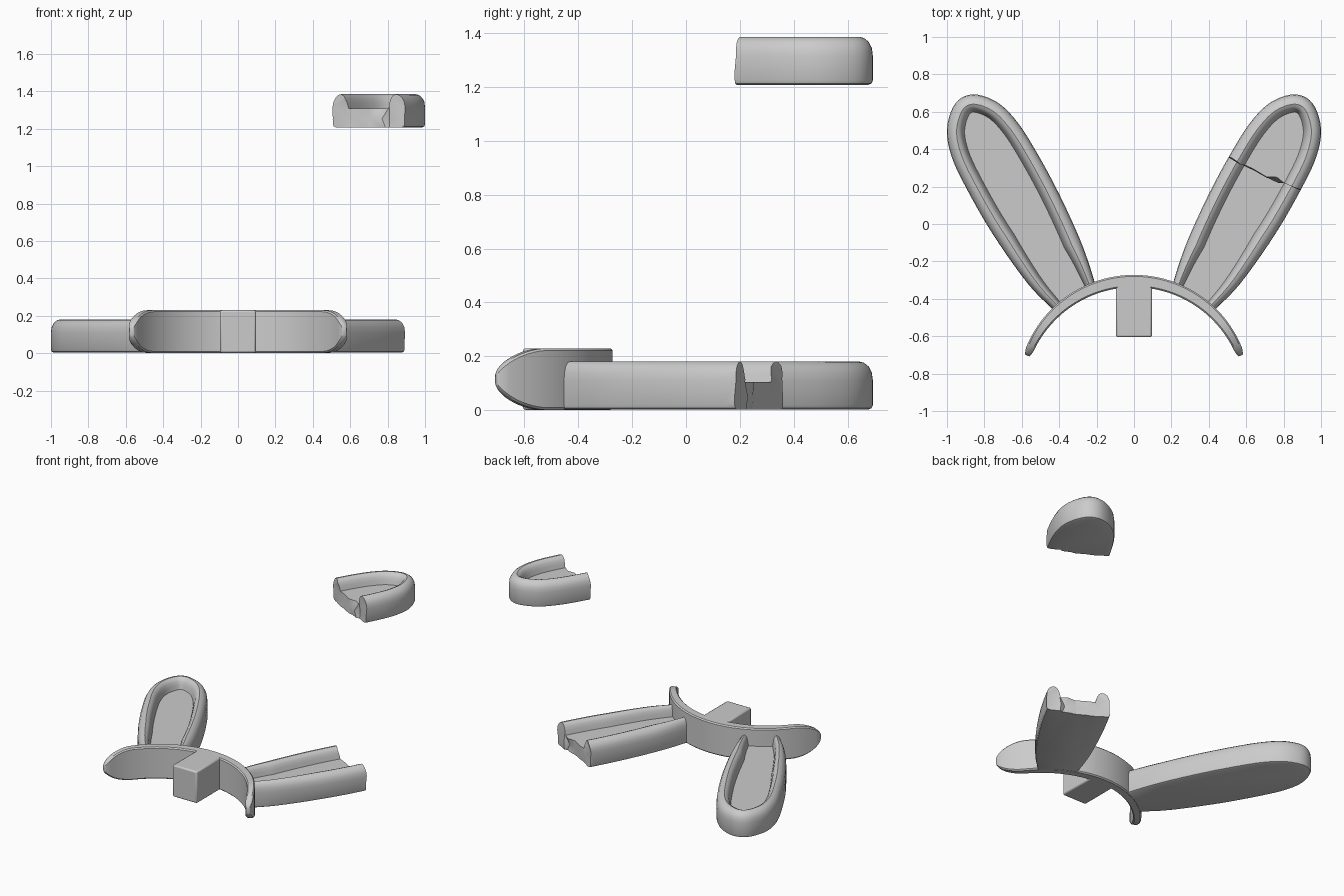
import bpy, bmesh, math, random
from mathutils import Vector

if "Cube" in bpy.data.objects:
    bpy.data.objects.remove(bpy.data.objects["Cube"])

random.seed(4)


def loft(name, sections, wrap=True, triangulate=False):
    """Skin a list of sections; wrap closes each section into a tube."""
    bm = bmesh.new()
    rows = [[bm.verts.new(p) for p in s] for s in sections]
    n = len(rows[0])
    for a, b in zip(rows, rows[1:]):
        for j in range(n if wrap else n - 1):
            k = (j + 1) % n
            bm.faces.new((a[j], a[k], b[k], b[j]))
    if wrap:
        bm.faces.new(rows[0])
        bm.faces.new(rows[-1])
    else:
        bm.faces.new([r[0] for r in rows])
        bm.faces.new([r[-1] for r in rows])
        bm.faces.new(rows[0] + rows[-1][::-1])
    bmesh.ops.recalc_face_normals(bm, faces=bm.faces)
    if triangulate:
        bmesh.ops.triangulate(bm, faces=bm.faces)
    me = bpy.data.meshes.new(name)
    bm.to_mesh(me)
    bm.free()
    ob = bpy.data.objects.new(name, me)
    bpy.context.collection.objects.link(ob)
    return ob


def activate(ob):
    bpy.ops.object.select_all(action='DESELECT')
    ob.select_set(True)
    bpy.context.view_layer.objects.active = ob


def smooth(ob, deg=35):
    activate(ob)
    bpy.ops.object.shade_smooth_by_angle(angle=math.radians(deg))


def spline(pts, steps):
    """Catmull-Rom curve through 2D points."""
    p = [Vector(q) for q in pts]
    p = [2 * p[0] - p[1]] + p + [2 * p[-1] - p[-2]]
    out = []
    for i in range(1, len(p) - 2):
        a, b, c, d = p[i - 1:i + 3]
        for k in range(steps):
            t = k / steps
            out.append(0.5 * (2 * b + (c - a) * t + (2 * a - 5 * b + 4 * c - d) * t * t
                              + (3 * b - a - 3 * c + d) * t ** 3))
    return out + [p[-2]]


# Ear: outline runs from inner base over the tip to the outer base
OUTLINE = [(0.20, -0.345), (0.245, -0.2), (0.30, -0.056), (0.40, 0.16), (0.51, 0.365),
           (0.62, 0.54), (0.73, 0.65), (0.86, 0.693), (0.955, 0.645), (1.0, 0.51),
           (0.975, 0.36), (0.893, 0.185), (0.754, -0.056), (0.567, -0.32), (0.415, -0.475)]
# Rim cross-section: (inset, height), ending at the recessed floor
RIM = [(0.018, 0.003), (0.005, 0.008), (0, 0.02), (0, 0.11), (0.004, 0.14), (0.016, 0.163),
       (0.034, 0.177), (0.052, 0.181), (0.068, 0.174), (0.08, 0.158), (0.088, 0.135), (0.095, 0.105)]


def ear(name, side):
    pts = spline(OUTLINE, 5)
    last = len(pts) - 1
    secs = []
    for i, p in enumerate(pts):
        t = (pts[min(i + 1, last)] - pts[max(i - 1, 0)]).normalized()
        nrm = Vector((t.y, -t.x))
        k = min(1, 0.55 + 0.45 * min(i, last - i) / 9)   # rim narrows at the base
        secs.append([(side * (p.x + nrm.x * d * k), p.y + nrm.y * d * k, z) for d, z in RIM])
    return loft(name, secs, wrap=False)


# Jagged block that snaps the right ear
BREAK = [(0.36, 0.44), (0.45, 0.39), (0.51, 0.365), (0.58, 0.31), (0.64, 0.285),
         (0.71, 0.245), (0.77, 0.235), (0.81, 0.215), (0.89, 0.183), (1.1, 0.12)]
secs = []
for x, y in BREAK:
    front = [(x, y + random.uniform(-0.018, 0.018) * (0 < z < 0.17), z)
             for z in (-0.05, 0.05, 0.115, 0.17, 0.25)]
    secs.append(front + [(x, 1.0, 0.25), (x, 1.0, -0.05)])
cutter = loft("break_cutter", secs, triangulate=True)
cutter.hide_render = True


def snap(ob, operation):
    m = ob.modifiers.new("snap", 'BOOLEAN')
    m.operation = operation
    m.solver = 'EXACT'
    m.object = cutter
    activate(ob)
    bpy.ops.object.modifier_apply(modifier=m.name)
    smooth(ob)


smooth(ear("left_ear", -1))
snap(ear("broken_ear_base", 1), 'DIFFERENCE')
tip = ear("broken_ear_tip", 1)
snap(tip, 'INTERSECT')
tip.location.z = 1.204
bpy.data.objects.remove(cutter)

# Curved headband with rounded, thinning ends
R, CY, END = 0.607, -0.912, math.radians(70)
secs = []
for i in range(61):
    a = END * math.sin(math.pi / 2 * (i / 30 - 1)) * 0.999
    s = min(1, (END - abs(a)) * R / 0.2)
    h = 0.016 + 0.098 * (1 - (1 - s) ** 1.8) ** 0.62
    w = 0.033 - 0.012 * (abs(a) / END) ** 2
    w *= 0.45 + 0.55 * min(1, s * 6) ** 0.5
    c = min(0.008, w * 0.4)
    prof = [(-w, -h + c), (-w + c, -h), (w - c, -h), (w, -h + c),
            (w, h - c), (w - c, h), (-w + c, h), (-w, h - c)]
    secs.append([((R + d) * math.sin(a), CY + (R + d) * math.cos(a), 0.116 + z) for d, z in prof])
smooth(loft("headband", secs), 40)

# Front mounting block
bpy.ops.mesh.primitive_cube_add(size=1, location=(0, -0.455, 0.116))
block = bpy.context.object
block.name = "mounting_block"
block.scale = (0.192, 0.3, 0.228)
bpy.ops.object.transform_apply(location=False, rotation=False, scale=True)
bev = block.modifiers.new("bevel", 'BEVEL')
bev.width = 0.01
bev.segments = 2
smooth(block)
